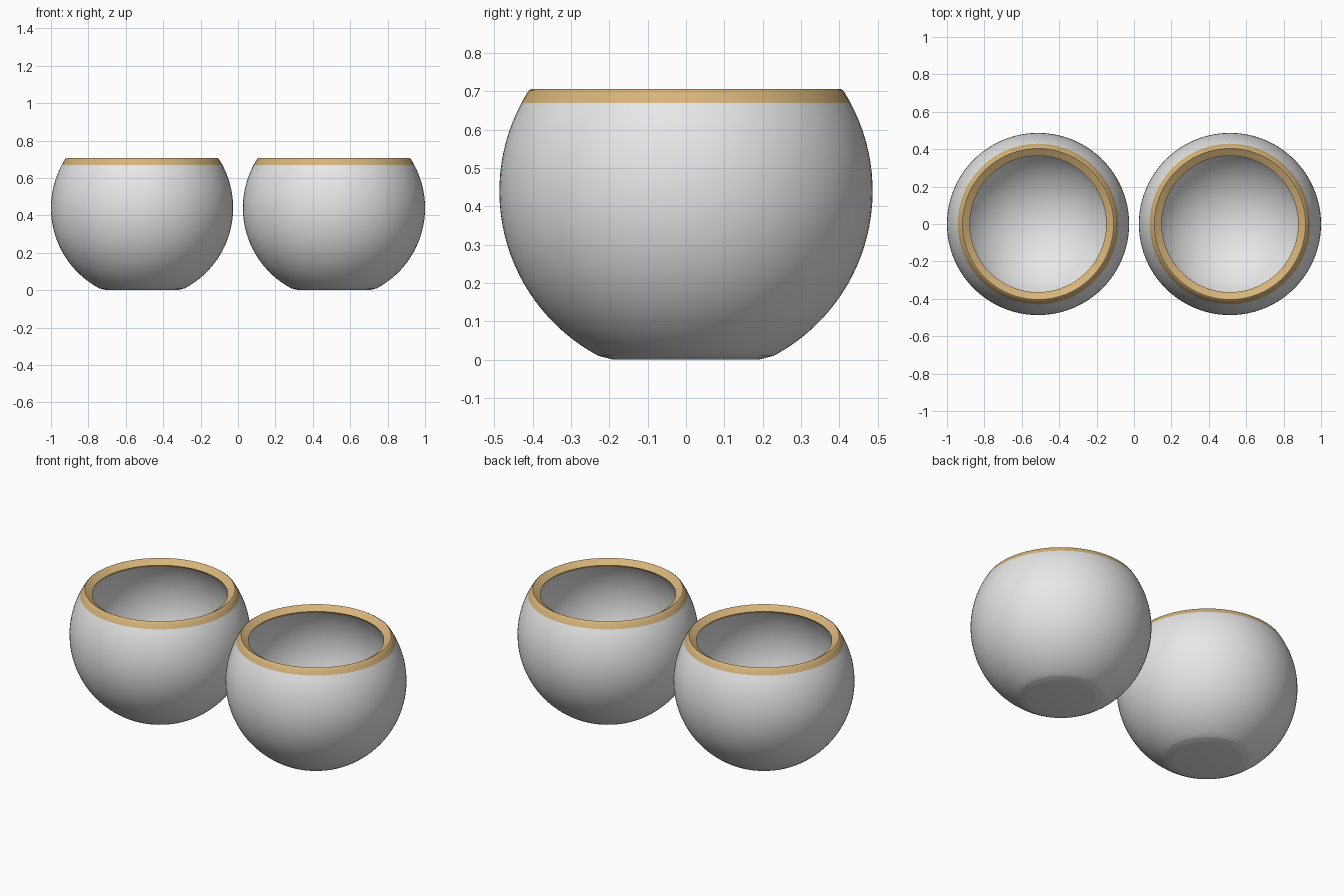
import bpy, bmesh, math

cube = bpy.data.objects.get("Cube")
if cube:
    bpy.data.objects.remove(cube, do_unlink=True)

R_OUT, R_IN, CZ = 0.487, 0.437, 0.44   # bowl radii and sphere centre height
TOP, BAND = 0.702, 0.67                # outer rim edge and band bottom
IN_TOP, IN_BAND = 0.681, 0.666         # inner rim edge and inner band bottom
SEGMENTS = 96


def material(name, rgb):
    m = bpy.data.materials.new(name)
    m.use_nodes = True
    m.diffuse_color = (*rgb, 1)
    m.node_tree.nodes["Principled BSDF"].inputs["Base Color"].default_value = (*rgb, 1)
    return m


glaze = material("pale grey glaze", (0.8, 0.8, 0.8))
gold = material("gold trim", (0.68, 0.46, 0.2))


def arc(radius, z0, z1, steps):
    """Points (r, z) on a sphere between two heights, evenly spaced by angle."""
    a0, a1 = (math.asin((z - CZ) / radius) for z in (z0, z1))
    angles = [a0 + (a1 - a0) * i / steps for i in range(steps + 1)]
    return [(radius * math.cos(a), CZ + radius * math.sin(a)) for a in angles]


# Closed section: foot, outer wall, outer band, rim sloping inward, inner band, inner wall
foot = [(0, 0), (0.185, 0), (0.192, 0.001), (0.225, 0.009)]
outer = arc(R_OUT, 0.01, BAND, 28) + arc(R_OUT, BAND, TOP, 3)[1:]
rim = [(0.404, 0.706)]
inner = arc(R_IN, IN_TOP, IN_BAND, 2) + arc(R_IN, IN_BAND, CZ - R_IN, 32)[1:]
profile = foot + outer + rim + inner


def bowl(name, x):
    bm = bmesh.new()
    verts = [bm.verts.new((r, 0, z)) for r, z in profile]
    edges = [bm.edges.new(pair) for pair in zip(verts, verts[1:])]
    bmesh.ops.spin(bm, geom=verts + edges, cent=(0, 0, 0), axis=(0, 0, 1),
                   angle=math.tau, steps=SEGMENTS, use_duplicate=False)
    bmesh.ops.remove_doubles(bm, verts=bm.verts, dist=1e-5)
    bmesh.ops.recalc_face_normals(bm, faces=bm.faces)
    # Gold on the rim and on the bands either side of it
    for f in bm.faces:
        c = f.calc_center_median()
        outside = f.normal.dot((c.x, c.y, 0)) > 0
        f.material_index = int(c.z > (BAND if outside else IN_BAND))
    mesh = bpy.data.meshes.new(name)
    bm.to_mesh(mesh)
    bm.free()
    mesh.materials.append(glaze)
    mesh.materials.append(gold)
    ob = bpy.data.objects.new(name, mesh)
    ob.location.x = x
    bpy.context.collection.objects.link(ob)
    bpy.ops.object.select_all(action="DESELECT")
    ob.select_set(True)
    bpy.context.view_layer.objects.active = ob
    bpy.ops.object.shade_smooth_by_angle(angle=math.radians(35))


for side, sign in (("left", 1), ("right", -1)):
    bowl(side + "_bowl", sign * 0.513)
